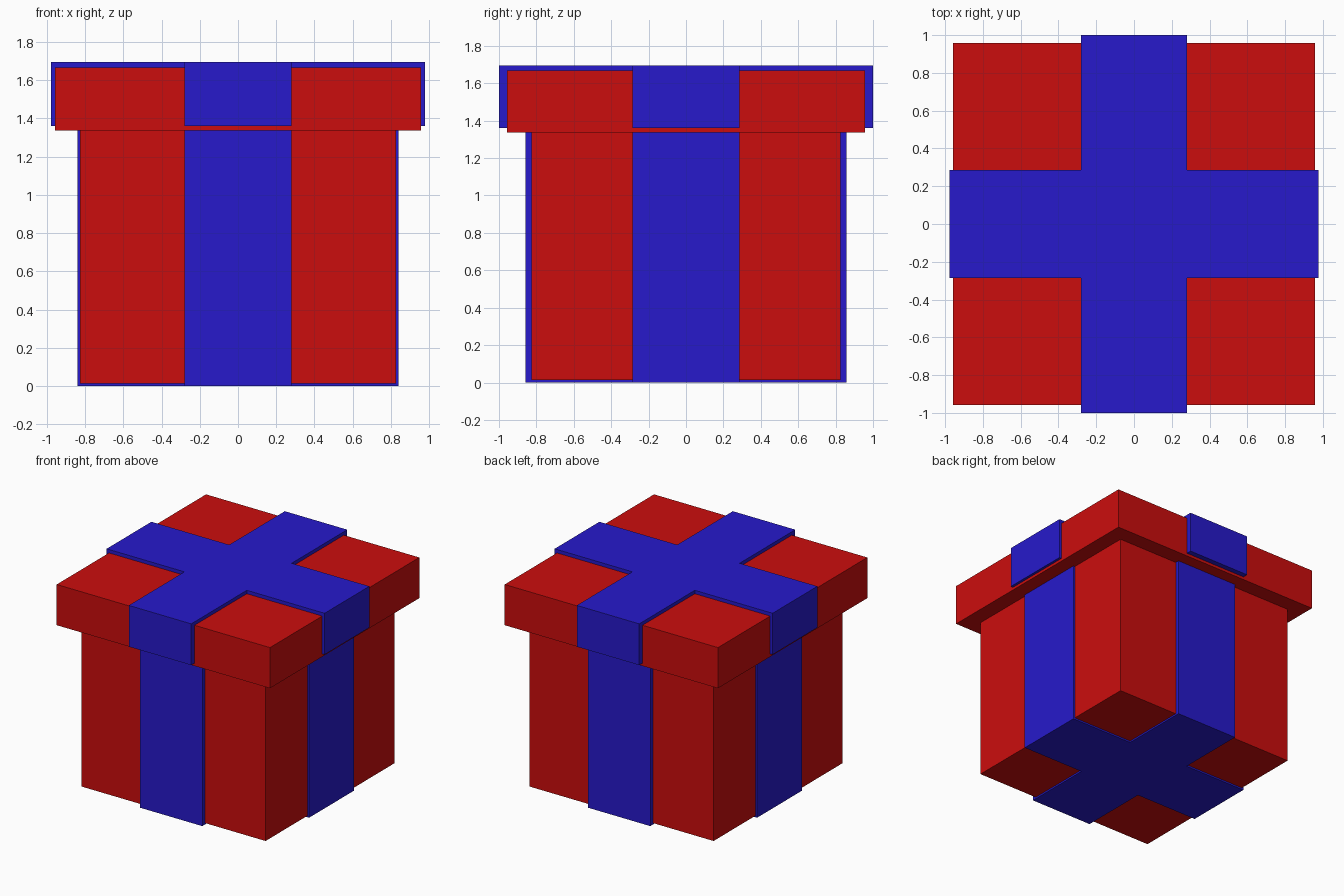
import bpy
import bmesh

if "Cube" in bpy.data.objects:
    bpy.data.objects.remove(bpy.data.objects["Cube"])


def material(name, color):
    m = bpy.data.materials.new(name)
    m.diffuse_color = (*color, 1)
    m.use_nodes = True
    m.node_tree.nodes["Principled BSDF"].inputs["Base Color"].default_value = m.diffuse_color
    return m


def prism(name, outline, z0, z1, mat):
    """Extrude a flat outline from z0 up to z1."""
    bm = bmesh.new()
    face = bm.faces.new([bm.verts.new((x, y, z0)) for x, y in outline])
    ext = bmesh.ops.extrude_face_region(bm, geom=[face])
    top = [v for v in ext["geom"] if isinstance(v, bmesh.types.BMVert)]
    bmesh.ops.translate(bm, verts=top, vec=(0, 0, z1 - z0))
    bmesh.ops.recalc_face_normals(bm, faces=bm.faces)
    mesh = bpy.data.meshes.new(name)
    bm.to_mesh(mesh)
    bm.free()
    mesh.materials.append(mat)
    obj = bpy.data.objects.new(name, mesh)
    bpy.context.collection.objects.link(obj)
    return obj


def square(h):
    return [(-h, -h), (h, -h), (h, h), (-h, h)]


def cross(lx, ly, wx, wy):
    """Plus outline: arms reach lx and ly, with half widths wx and wy."""
    quarter = [(lx, wy), (wx, wy), (wx, ly)]
    right_back = quarter
    left_back = [(-x, y) for x, y in reversed(quarter)]
    left_front = [(-x, -y) for x, y in quarter]
    right_front = [(x, -y) for x, y in reversed(quarter)]
    return right_back + left_back + left_front + right_front


red = material("red_paper", (0.6, 0.004, 0.004))
blue = material("blue_ribbon", (0.02, 0.01, 0.6))

# Box and lid
prism("box_body", square(0.826), 0.013, 1.34, red)
prism("box_lid", square(0.957), 1.337, 1.667, red)

# Ribbons wrapped around the box and over the lid
prism("body_ribbon", cross(0.84, 0.858, 0.28, 0.287), 0.0, 1.35, blue)
prism("lid_ribbon", cross(0.978, 1.0, 0.28, 0.287), 1.36, 1.695, blue)
